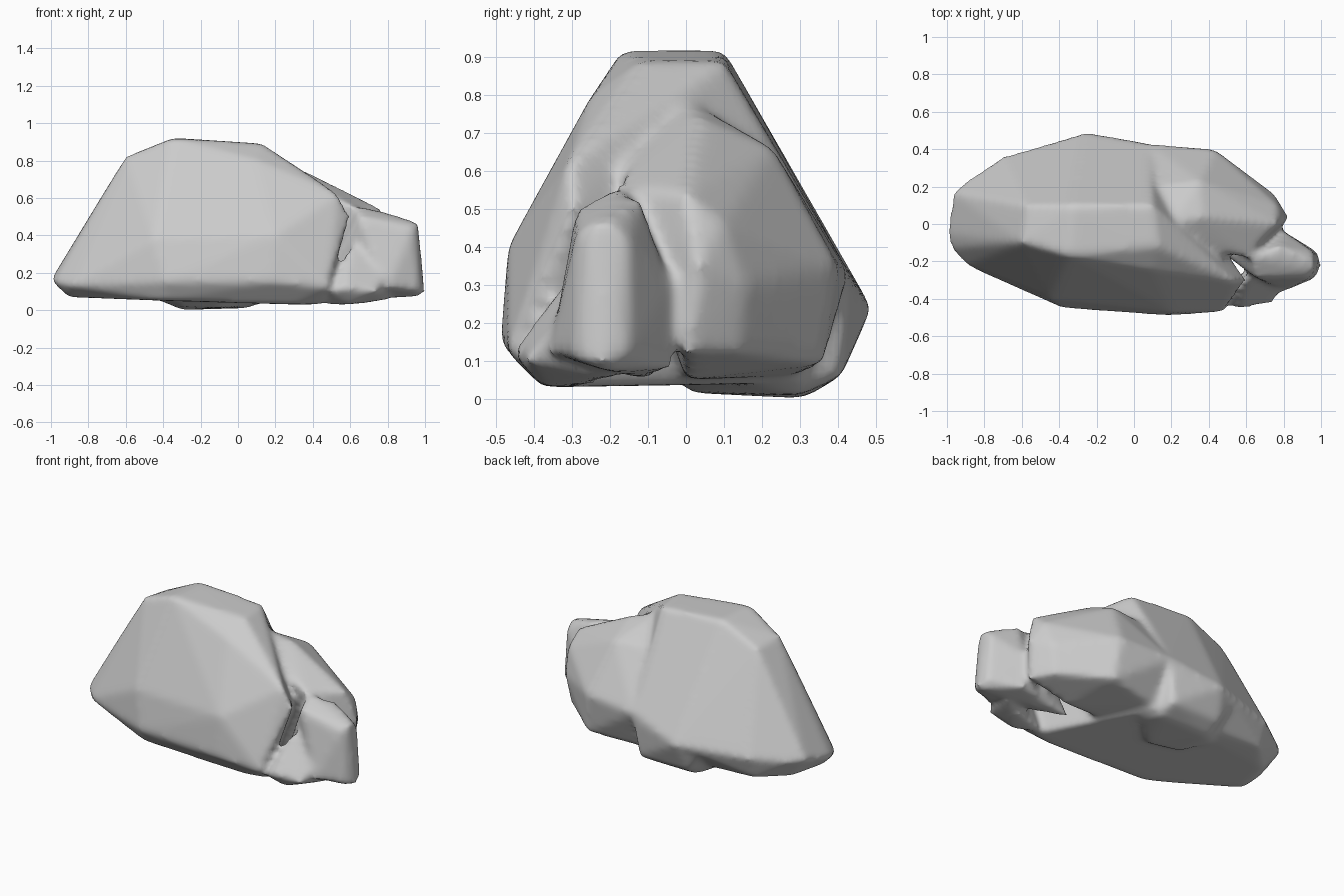
import bpy
import bmesh

cube = bpy.data.objects.get("Cube")
if cube:
    bpy.data.objects.remove(cube, do_unlink=True)

stone = bpy.data.materials.new("stone grey")
stone.use_nodes = True
grey = (.6, .6, .6, 1)
stone.diffuse_color = grey
stone.node_tree.nodes["Principled BSDF"].inputs["Base Color"].default_value = grey


def add_hull(bm, corners):
    """Wrap one faceted lump of stone around its corner points."""
    verts = [bm.verts.new(c) for c in corners]
    hull = bmesh.ops.convex_hull(bm, input=verts)
    loose = [v for v in hull["geom_interior"] if isinstance(v, bmesh.types.BMVert)]
    bmesh.ops.delete(bm, geom=loose, context="VERTS")


# Main boulder: flat crown, steep front, tapering left end
crown = [(-.35, -.17, .92), (-.33, .1, .92), (.13, -.12, .89), (.1, .1, .89),
         (-.6, -.1, .82), (-.58, .1, .8), (.1, -.25, .8)]
front_slope = [(.25, -.15, .76), (.54, -.31, .62), (.6, -.3, .5), (.53, -.38, .3),
               (.48, -.47, .12), (.2, -.47, .4), (.18, -.49, .15),
               (-.45, -.4, .38), (-.38, -.45, .15)]
end_and_back = [(-.9, -.22, .13), (-.98, -.13, .15), (-1, -.05, .16), (-.97, .17, .21),
                (-.88, .24, .2), (-.7, .36, .22), (-.47, .39, .25),
                (-.26, .49, .24), (.08, .43, .33)]
underside = [(-.91, -.1, .07), (-.4, -.38, .05), (.3, -.38, .03), (.45, -.35, .03),
             (-.85, .15, .07), (-.7, .3, .08), (.1, .3, .04)]

# Rear shoulder: ridge falling away behind the boulder
shoulder = [(.2, 0, .79), (.37, .04, .74), (.35, .23, .66), (.1, .2, .66),
            (.43, .4, .35), (.08, .43, .33), (.45, .36, .09), (.53, .3, .15),
            (.75, .16, .3), (.83, .03, .35), (.77, 0, .54), (.77, .1, .46),
            (.8, 0, .12), (.72, .14, .12), (.25, -.12, .7), (.6, -.18, .56),
            (.5, 0, .05), (.1, 0, .05), (.1, .3, .06)]

# Small spur at the front of the right-hand end
spur = [(.63, -.18, .56), (.77, -.12, .53), (.96, -.2, .47), (.96, -.25, .46),
        (.96, -.15, .42), (1, -.22, .1), (.98, -.15, .12), (.97, -.29, .1),
        (.8, -.36, .12), (.65, -.29, .5), (.93, -.29, .43), (.8, -.04, .3),
        (.8, -.04, .08), (.97, -.2, .07), (.4, -.1, .05)]

# Low toe in front of the spur
toe = [(.75, -.42, .1), (.57, -.46, .12), (.5, -.44, .1), (.45, -.3, .025),
       (.6, -.38, .03), (.8, -.2, .05), (.6, -.29, .35), (.8, -.3, .25)]

# Keel bulging from the bottom at the back
keel = [(-.26, .49, .24), (-.42, .43, .24), (-.3, .31, 0), (.05, .3, .01),
        (-.1, 0, .015), (-.3, .05, .02), (.11, .2, .03), (-.42, .2, .05),
        (.08, .43, .3), (.05, .41, .06), (-.3, .41, .06)]

bm = bmesh.new()
for lump in (crown + front_slope + end_and_back + underside, shoulder, spur, toe, keel):
    add_hull(bm, lump)
bmesh.ops.recalc_face_normals(bm, faces=bm.faces)
mesh = bpy.data.meshes.new("rock")
bm.to_mesh(mesh)
bm.free()
mesh.materials.append(stone)
rock = bpy.data.objects.new("rock", mesh)
bpy.context.collection.objects.link(rock)

# Fuse the lumps into one skin and soften the creases
fuse = rock.modifiers.new("fuse lumps", "REMESH")
fuse.mode = "VOXEL"
fuse.voxel_size = .02
fuse.use_smooth_shade = True
soften = rock.modifiers.new("soften creases", "SMOOTH")
soften.factor = .5
soften.iterations = 8
